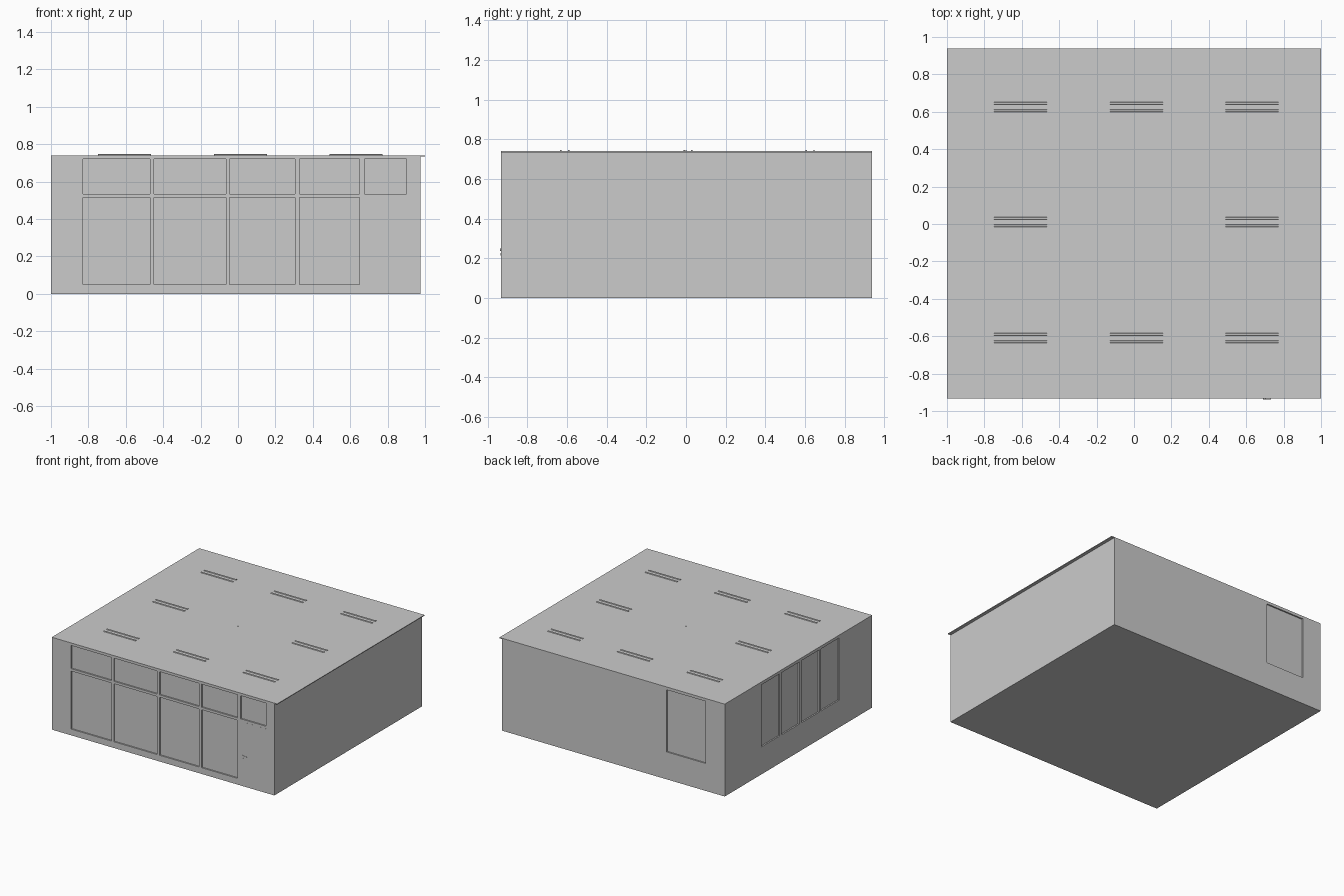
import bpy, bmesh
from mathutils import Vector, Matrix

if "Cube" in bpy.data.objects:
    bpy.data.objects.remove(bpy.data.objects["Cube"])

X0, X1, Y0, Y1, H, T = -1.0, 0.975, -0.932, 0.937, 0.735, 0.025


def finish(name, bm):
    bmesh.ops.recalc_face_normals(bm, faces=bm.faces)
    me = bpy.data.meshes.new(name)
    bm.to_mesh(me)
    bm.free()
    ob = bpy.data.objects.new(name, me)
    bpy.context.collection.objects.link(ob)
    return ob


def box(name, lo, hi):
    lo, hi = Vector(lo), Vector(hi)
    bm = bmesh.new()
    bmesh.ops.create_cube(bm, size=1)
    for v in bm.verts:
        v.co = (lo + hi) / 2 + v.co * (hi - lo)
    return finish(name, bm)


def cylinder(name, centre, radius, length, axis="Z", sides=16):
    bm = bmesh.new()
    rot = {"X": Matrix.Rotation(1.5707963, 4, "Y"),
           "Y": Matrix.Rotation(1.5707963, 4, "X"), "Z": Matrix()}[axis]
    bmesh.ops.create_cone(bm, cap_ends=True, segments=sides, radius1=radius,
                          radius2=radius, depth=length,
                          matrix=Matrix.Translation(centre) @ rot)
    for f in bm.faces:
        f.smooth = len(f.verts) == 4
    return finish(name, bm)


def wall(name, along_x, outer, inward, u0, u1, holes=(), panes=()):
    """Wall with real openings, extruded from its outer plane, plus set-back panes."""
    def at(u, d, z):
        p = outer + inward * d
        return (u, p, z) if along_x else (p, u, z)
    us = sorted({u0, u1, *[h[0] for h in holes], *[h[1] for h in holes]})
    zs = sorted({0.0, H, *[h[2] for h in holes], *[h[3] for h in holes]})
    bm = bmesh.new()
    for a, b in zip(us, us[1:]):
        for c, d in zip(zs, zs[1:]):
            mu, mz = (a + b) / 2, (c + d) / 2
            if any(h[0] < mu < h[1] and h[2] < mz < h[3] for h in holes):
                continue
            bm.faces.new([bm.verts.new(at(u, 0, z))
                          for u, z in ((a, c), (b, c), (b, d), (a, d))])
    bmesh.ops.remove_doubles(bm, verts=bm.verts, dist=1e-5)
    ext = bmesh.ops.extrude_face_region(bm, geom=bm.faces[:], use_keep_orig=True)
    moved = [g for g in ext["geom"] if isinstance(g, bmesh.types.BMVert)]
    shift = Vector(at(0, T, 0)) - Vector(at(0, 0, 0))
    bmesh.ops.translate(bm, verts=moved, vec=shift)
    finish(name, bm)
    for i, (a, b, c, d) in enumerate(holes):
        p, q = Vector(at(a, 0.011, c)), Vector(at(b, 0.016, d))
        box(f"{name}_window_pane_{i + 1}",
            [min(s) for s in zip(p, q)], [max(s) for s in zip(p, q)])


# Window openings as (start, end, bottom, top)
bays = [(-0.83, -0.47), (-0.45, -0.065), (-0.045, 0.305), (0.33, 0.65)]
front = [(a, b, 0.05, 0.515) for a, b in bays]
front += [(a, b, 0.535, 0.72) for a, b in bays + [(0.675, 0.90)]]
left = [(y, y + 0.228, 0.22, 0.718) for y in (-0.513, -0.261, -0.009, 0.243)]
back = [(-0.83, -0.485, 0.22, 0.718)]

# Four walls, floor and ceiling
wall("front_wall", True, Y0, 1, X0, X1, front)
wall("back_wall", True, Y1, -1, X0, X1, back)
wall("left_wall", False, X0, 1, Y0 + T, Y1 - T, left)
wall("right_wall", False, X1, -1, Y0 + T, Y1 - T)
box("floor", (X0 + T, Y0 + T, 0), (X1 - T, Y1 - T, 0.01))
box("ceiling", (-1, Y0, H), (1, Y1, 0.741))

# Flush door with lever handle and lock
box("door", (0.675, Y0 - 0.0006, 0.012), (0.90, Y0 + 0.005, 0.515))
cylinder("door_handle_stem", (0.697, Y0 - 0.002, 0.243), 0.006, 0.006, "Y")
box("door_handle_lever", (0.692, Y0 - 0.005, 0.240), (0.732, Y0 - 0.002, 0.246))
cylinder("door_lock", (0.697, Y0 - 0.001, 0.222), 0.006, 0.004, "Y")

# Paired light tubes that show through the ceiling, none in the centre
for i, x in enumerate((-0.607, 0.013, 0.63)):
    for j, y in enumerate((-0.61, 0.01, 0.625)):
        if (i, j) == (1, 1):
            continue
        for side in (-1, 1):
            cylinder(f"light_tube_{i}_{j}_{'a' if side < 0 else 'b'}",
                     (x, y + side * 0.02, 0.740), 0.0065, 0.284, "X", 12)

# Central ceiling rod
cylinder("ceiling_rod", (0.0, 0.0, 0.69), 0.005, 0.11)
